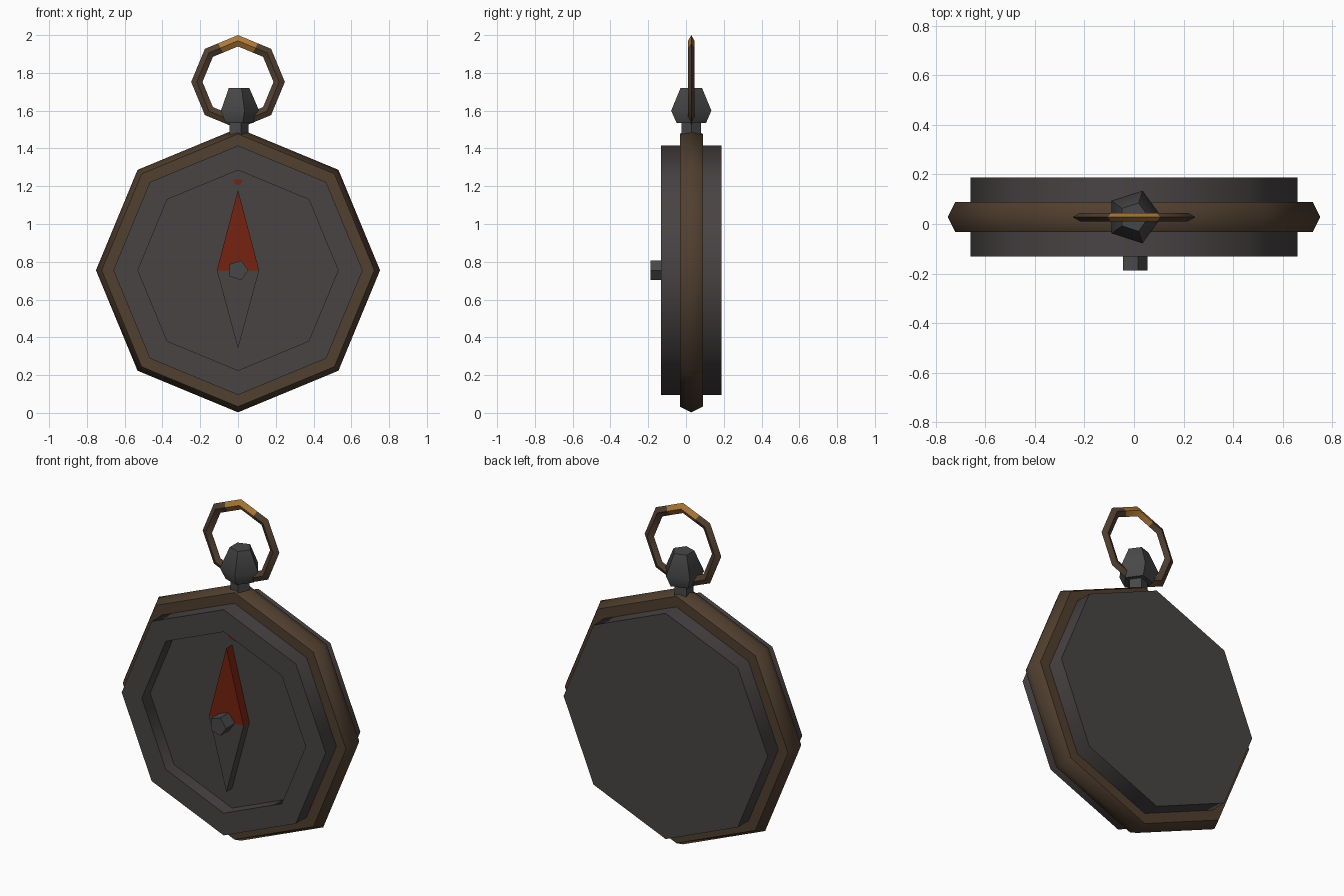
import bpy, bmesh, math
from mathutils import Vector

if "Cube" in bpy.data.objects:
    bpy.data.objects.remove(bpy.data.objects["Cube"])

YC = 0.028      # middle plane of the case
ZC = 0.755      # centre height of the dial


def material(name, rgb):
    m = bpy.data.materials.new(name)
    m.diffuse_color = (*rgb, 1)
    m.use_nodes = True
    m.node_tree.nodes["Principled BSDF"].inputs["Base Color"].default_value = m.diffuse_color
    return m


case_grey = material("dark case grey", (0.066, 0.056, 0.057))
steel = material("steel grey", (0.066, 0.064, 0.066))
bronze = material("bronze brown", (0.082, 0.050, 0.029))
red = material("needle red", (0.18, 0.016, 0.005))
gold = material("worn gold", (0.42, 0.19, 0.04))


def finish(name, bm, mats, angle=0):
    bmesh.ops.remove_doubles(bm, verts=bm.verts, dist=1e-5)
    bmesh.ops.recalc_face_normals(bm, faces=bm.faces)
    if angle:
        for f in bm.faces:
            f.smooth = True
        for e in bm.edges:
            e.smooth = e.calc_face_angle(4) < math.radians(angle)
    me = bpy.data.meshes.new(name)
    bm.to_mesh(me)
    bm.free()
    for m in mats:
        me.materials.append(m)
    ob = bpy.data.objects.new(name, me)
    bpy.context.collection.objects.link(ob)
    return ob


def lathe(name, profile, n, mat, upright=False, turn=0, closed=False, angle=0):
    """Turn (radius, position) points around the y axis of the dial, or around z."""
    bm = bmesh.new()
    rows = []
    for k in range(n):
        a = turn + 2 * math.pi * k / n
        c, s = math.cos(a), math.sin(a)
        rows.append([Vector((r * c, YC + r * s, h)) if upright
                     else Vector((r * c, h, ZC + r * s)) for r, h in profile])
    m = len(profile)
    for k in range(n):
        p, q = rows[k], rows[(k + 1) % n]
        for i in range(m if closed else m - 1):
            j = (i + 1) % m
            pts = [p[i], p[j]]
            if profile[j][0] > 0:
                pts.append(q[j])
            if profile[i][0] > 0:
                pts.append(q[i])
            bm.faces.new([bm.verts.new(v) for v in pts])
    return finish(name, bm, [mat], angle)


# Octagonal case with a sunken dial
lathe("case", [(0, 0.188), (0.66, 0.188), (0.66, -0.132), (0.53, -0.132),
               (0.53, -0.055), (0, -0.055)], 8, case_grey, angle=50)

# Bronze band around the case
lathe("band", [(0.64, -0.033), (0.722, -0.033), (0.752, YC), (0.722, 0.089),
               (0.64, 0.089)], 8, bronze, closed=True, angle=50)

# Centre pin
lathe("centre_pin", [(0, -0.188), (0.055, -0.188), (0.055, -0.05), (0, -0.05)],
      5, steel)

# Neck and five-sided crown
lathe("neck", [(0, 1.46), (0.055, 1.46), (0.055, 1.55), (0, 1.55)], 5, steel, upright=True)
lathe("crown", [(0, 1.535), (0.082, 1.535), (0.112, 1.6), (0.06, 1.72), (0, 1.72)],
      5, steel, upright=True, angle=60)


def plate(name, pts, front, back, mat):
    bm = bmesh.new()
    f = bm.faces.new([bm.verts.new((x, back, z)) for x, z in pts])
    ext = bmesh.ops.extrude_face_region(bm, geom=[f], use_keep_orig=True)
    for v in ext["geom"]:
        if isinstance(v, bmesh.types.BMVert):
            v.co.y = front
    return finish(name, bm, [mat])


# Needle halves and the north mark
plate("needle_north", [(-0.112, ZC), (0.112, ZC), (0, 1.18)], -0.108, -0.05, red)
plate("needle_south", [(-0.112, ZC), (0, 0.34), (0.112, ZC)], -0.108, -0.05, case_grey)
plate("north_mark", [(-0.027, 1.235), (-0.015, 1.21), (0.015, 1.21), (0.024, 1.235)],
      -0.058, -0.051, red)

# Octagonal hanging ring, diamond in section, with a gold patch on top
RING_Z = 1.752


def ring_section(a):
    d = Vector((math.sin(a), 0, math.cos(a)))
    c = Vector((0, YC, RING_Z))
    w = Vector((0, 0.017, 0))
    return [c + d * 0.248, c + d * 0.218 + w, c + d * 0.188, c + d * 0.218 - w]


corners = [ring_section(math.pi * k / 4) for k in range(8)]
t = 0.6
right = [a.lerp(b, t) for a, b in zip(corners[0], corners[1])]
left = [a.lerp(b, t) for a, b in zip(corners[0], corners[7])]
sections = [corners[0], right] + corners[1:] + [left]
bm = bmesh.new()
loops = [[bm.verts.new(p) for p in s] for s in sections]
n = len(loops)
for k in range(n):
    p, q = loops[k], loops[(k + 1) % n]
    for i in range(4):
        j = (i + 1) % 4
        f = bm.faces.new((p[i], p[j], q[j], q[i]))
        f.material_index = 1 if k in (0, n - 1) else 0
finish("hanging_ring", bm, [bronze, gold], angle=50)
